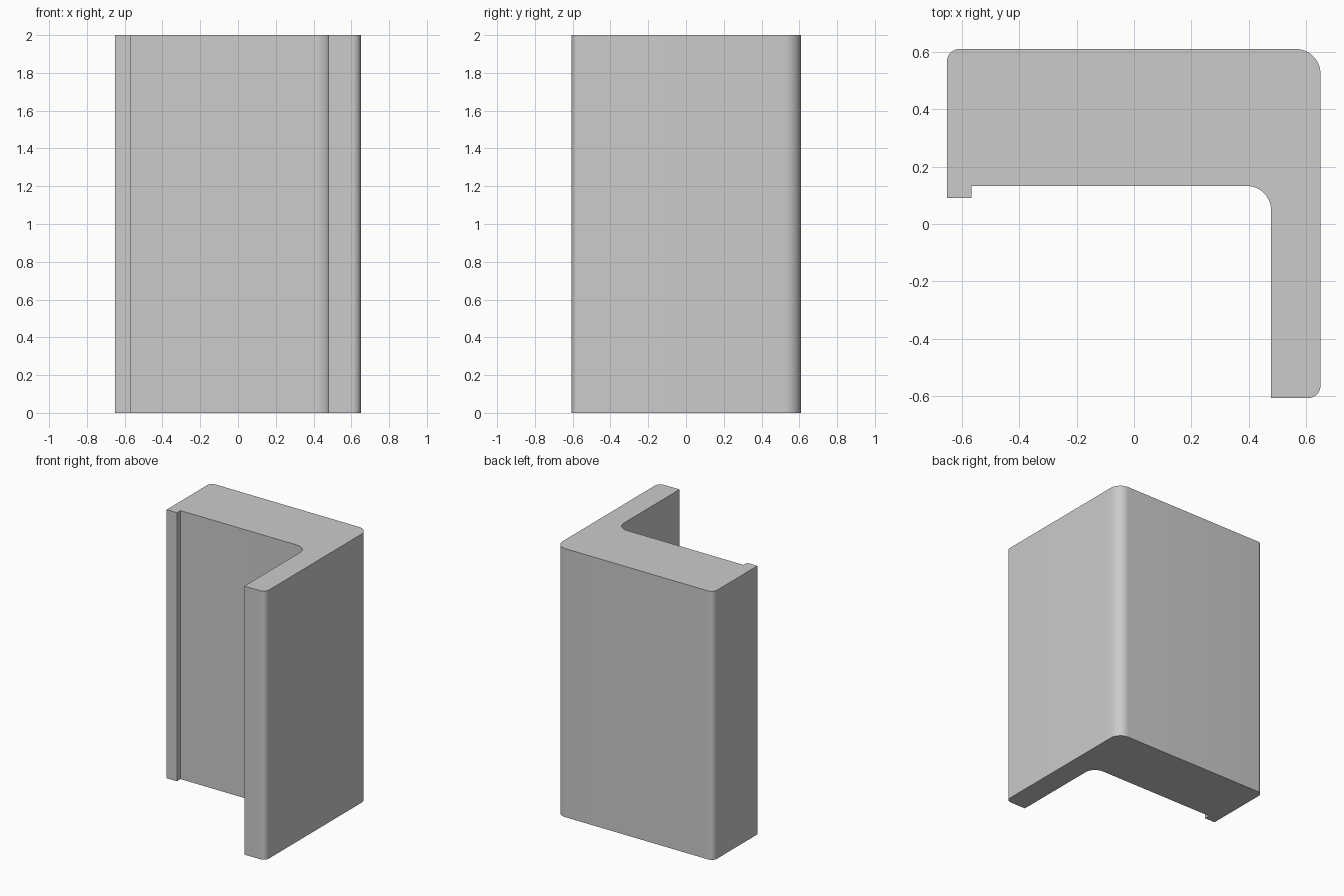
import bpy, bmesh, math
from mathutils import Vector

if "Cube" in bpy.data.objects:
    bpy.data.objects.remove(bpy.data.objects["Cube"])

HEIGHT = 2.0
SEGMENTS = 12

# Profile corners seen from above: x, y, fillet radius
CORNERS = [
    (0.478, -0.607, 0), (0.65, -0.607, 0.043),
    (0.65, 0.61, 0.086), (-0.652, 0.61, 0.043),
    (-0.652, 0.091, 0), (-0.567, 0.091, 0),
    (-0.567, 0.133, 0), (0.478, 0.133, 0.086),
]


def rounded_profile(corners):
    """Replace each right-angle corner that has a radius with an arc."""
    points = []
    for i, (x, y, r) in enumerate(corners):
        p = Vector((x, y))
        if r == 0:
            points.append(p)
            continue
        to_prev = (Vector(corners[i - 1][:2]) - p).normalized()
        to_next = (Vector(corners[(i + 1) % len(corners)][:2]) - p).normalized()
        centre = p + (to_prev + to_next) * r
        for k in range(SEGMENTS + 1):
            a = math.pi / 2 * k / SEGMENTS
            points.append(centre - to_next * r * math.cos(a) - to_prev * r * math.sin(a))
    return points


# L-shaped corner bar: profile extruded upward
bm = bmesh.new()
base = bm.faces.new([bm.verts.new((p.x, p.y, 0)) for p in rounded_profile(CORNERS)])
top = bmesh.ops.extrude_face_region(bm, geom=[base], use_keep_orig=True)
bmesh.ops.translate(bm, vec=(0, 0, HEIGHT),
                    verts=[g for g in top["geom"] if isinstance(g, bmesh.types.BMVert)])
bmesh.ops.recalc_face_normals(bm, faces=bm.faces)
mesh = bpy.data.meshes.new("corner_profile_bar")
bm.to_mesh(mesh)
bm.free()

bar = bpy.data.objects.new("corner_profile_bar", mesh)
bpy.context.collection.objects.link(bar)

# Plain grey
grey = bpy.data.materials.new("light_grey")
grey.diffuse_color = (0.6, 0.6, 0.6, 1)
grey.use_nodes = True
grey.node_tree.nodes["Principled BSDF"].inputs["Base Color"].default_value = grey.diffuse_color
mesh.materials.append(grey)

# Smooth fillets, sharp edges
bpy.context.view_layer.objects.active = bar
bar.select_set(True)
bpy.ops.object.shade_smooth_by_angle(angle=math.radians(30))
